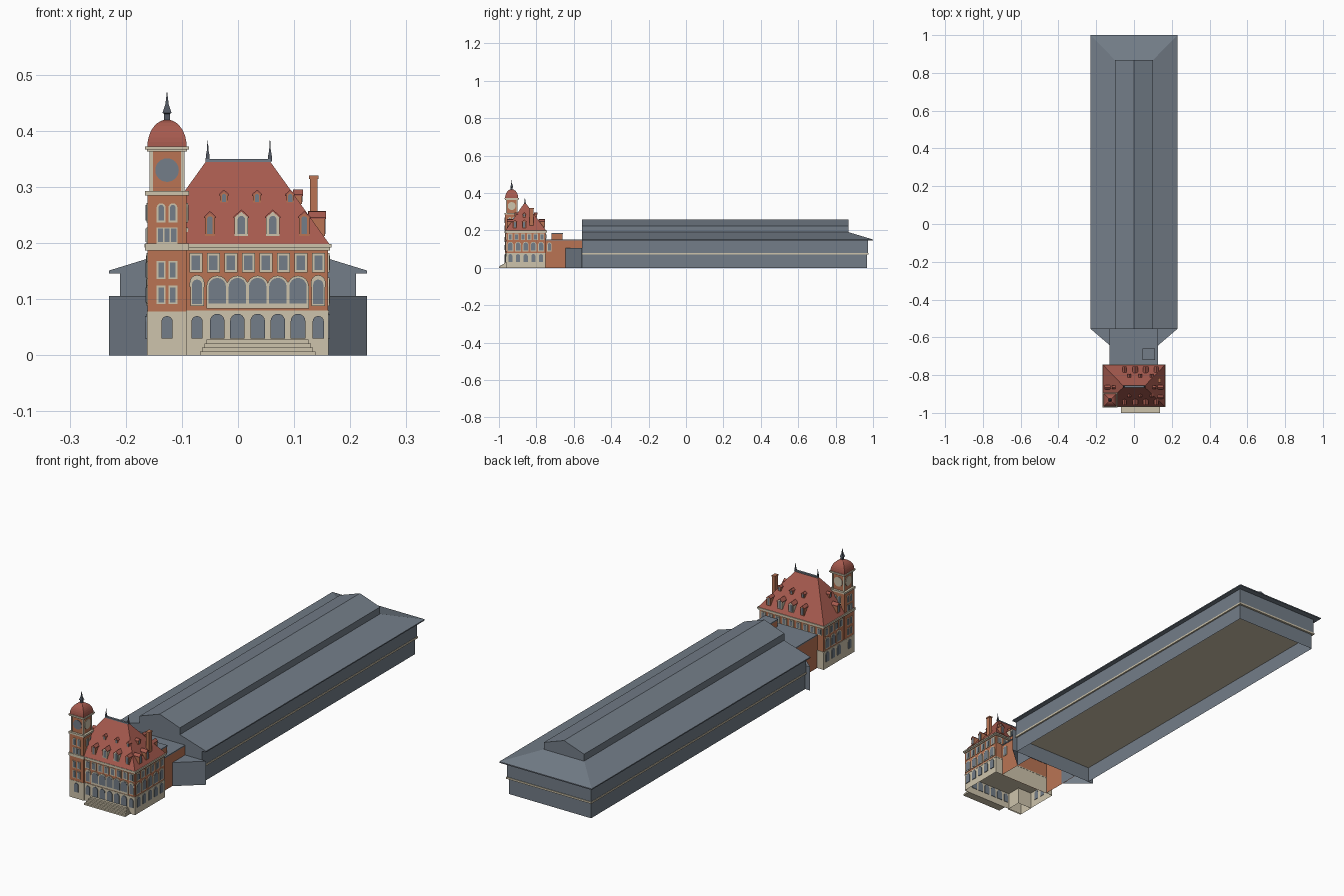
import bpy, bmesh, math
from mathutils import Vector

if "Cube" in bpy.data.objects:
    bpy.data.objects.remove(bpy.data.objects["Cube"])


def material(name, rgb):
    linear = [((c / 255 + 0.055) / 1.055) ** 2.4 for c in rgb] + [1]
    mat = bpy.data.materials.new(name)
    mat.use_nodes = True
    mat.diffuse_color = linear
    mat.node_tree.nodes["Principled BSDF"].inputs["Base Color"].default_value = linear
    return mat


BRICK = material("brick", (186, 116, 84))
RED = material("red_tile", (166, 90, 78))
STONE = material("cream_stone", (206, 196, 172))
SLATE = material("slate_grey", (115, 125, 136))
DARK = material("dark_metal", (78, 84, 94))

parts = {}


def part(name, mat):
    if name not in parts:
        parts[name] = (bmesh.new(), mat)
    return parts[name][0]


def loft(name, mat, rings, bottom=True):
    """Join rings of points with side faces and cap the ends."""
    bm = part(name, mat)
    loops = [[bm.verts.new(p) for p in ring] for ring in rings]
    for a, b in zip(loops, loops[1:]):
        for i in range(len(a)):
            j = (i + 1) % len(a)
            bm.faces.new((a[i], a[j], b[j], b[i]))
    bm.faces.new(loops[-1])
    if bottom:
        bm.faces.new(loops[0][::-1])


def rect(x0, x1, y0, y1, z):
    return [(x0, y0, z), (x1, y0, z), (x1, y1, z), (x0, y1, z)]


def box(name, mat, x0, x1, y0, y1, z0, z1, bottom=True):
    loft(name, mat, [rect(x0, x1, y0, y1, z) for z in (z0, z1)], bottom)


def square_spire(name, mat, x, y, profile):
    loft(name, mat, [rect(x - r, x + r, y - r, y + r, z) for r, z in profile])


def extrude(name, mat, points, vector):
    v = Vector(vector)
    pts = [Vector(p) for p in points]
    loft(name, mat, [pts, [p + v for p in pts]])


class Wall:
    """A vertical plane on which flat outlines are raised."""

    def __init__(self, origin, along, out):
        self.o, self.u, self.n = Vector(origin), Vector(along), Vector(out)

    def outline(self, name, mat, pts, near, far):
        base = [self.o + self.u * u + Vector((0, 0, z)) + self.n * near for u, z in pts]
        extrude(name, mat, base, self.n * (far - near))

    def panel(self, name, mat, u, z0, z1, w, arch=False, near=-0.002, far=0.002):
        r = w / 2
        pts = [(u - r, z0), (u + r, z0)]
        if arch:
            for i in range(9):
                a = math.pi * i / 8
                pts.append((u + r * math.cos(a), z1 - r + r * math.sin(a)))
        else:
            pts += [(u + r, z1), (u - r, z1)]
        self.outline(name, mat, pts, near, far)

    def window(self, u, z0, z1, w, arch=False, frame=0.004):
        if frame:
            self.panel("window_surrounds", STONE, u, z0 - frame, z1 + frame, w + 2 * frame, arch)
        self.panel("window_panes", SLATE, u, z0, z1, w, arch, far=0.003)

    def dormer(self, u, z, w, h, mat, name):
        near = 0.005 - 0.72 * (z - 0.198)
        r, peak = w / 2, z + h + w * 0.45
        body = [(u - r, z), (u + r, z), (u + r, z + h), (u, peak), (u - r, z + h)]
        self.outline(name, mat, body, near - 0.72 * (h + w / 2), near)
        e = r + 0.002
        cap = [(u - e, z + h - 0.002), (u, peak - 0.001), (u + e, z + h - 0.002),
               (u + e, z + h + 0.001), (u, peak + 0.003), (u - e, z + h + 0.001)]
        self.outline("dormer_roofs", RED, cap, near - 0.72 * (h + w / 2), near + 0.002)
        self.panel("dormer_panes", SLATE, u, z + 0.003, z + h + w * 0.1, w * 0.55, True,
                   near - 0.002, near + 0.001)

    def disc(self, name, mat, u, z, r, far):
        pts = [(u + r * math.cos(math.tau * i / 24), z + r * math.sin(math.tau * i / 24))
               for i in range(24)]
        self.outline(name, mat, pts, -0.002, far)


# Long train shed: open-bottomed base, belt slab, upper walls, hipped roof, monitor
box("shed_base_walls", SLATE, -0.205, 0.205, -0.555, 0.968, 0, 0.072, False)
box("shed_belt", STONE, -0.212, 0.212, -0.556, 0.977, 0.070, 0.078)
box("shed_upper_walls", SLATE, -0.21, 0.21, -0.555, 0.974, 0.078, 0.147)
loft("shed_roof", SLATE, [rect(-0.23, 0.23, -0.556, 1.0, 0.146),
                          rect(-0.23, 0.23, -0.556, 1.0, 0.151),
                          rect(-0.1, 0.1, -0.556, 0.867, 0.191)])
extrude("roof_monitor", SLATE, [(-0.1, -0.557, 0.185), (0.1, -0.557, 0.185), (0.1, -0.557, 0.222),
                                (0, -0.557, 0.257), (-0.1, -0.557, 0.222)], (0, 1.425, 0))

# Angled wings beside the connecting block
for s in (-1, 1):
    loft("shed_wings", SLATE, [[(s * 0.23, -0.555, z), (s * 0.125, -0.645, z), (s * 0.125, -0.555, z)]
                               for z in (0, 0.106)], False)

# Connecting block with roof hatch
box("connector_walls", BRICK, -0.128, 0.124, -0.752, -0.555, 0, 0.147, False)
box("connector_roof", SLATE, -0.13, 0.126, -0.75, -0.555, 0.146, 0.151)
box("roof_hatch", BRICK, 0.048, 0.108, -0.718, -0.66, 0.15, 0.181)
box("roof_hatch_lid", SLATE, 0.046, 0.11, -0.72, -0.658, 0.18, 0.185)

# Station body
X, Y0, Y1 = 0.161, -0.962, -0.75
box("station_base", STONE, -X, X, Y0, Y1, 0, 0.078, False)
box("station_belt", STONE, -X - 0.001, X + 0.001, Y0 - 0.001, Y1 + 0.001, 0.076, 0.08)
box("station_walls", BRICK, -X + 0.001, X - 0.001, Y0 + 0.001, Y1 - 0.001, 0.078, 0.19)
for grow, z0, z1 in ((0.003, 0.187, 0.192), (0.006, 0.192, 0.198)):
    box("station_cornice", STONE, -X - grow, X + grow, Y0 - grow, Y1 + grow, z0, z1)
loft("station_roof", RED, [rect(-0.163, 0.163, -0.966, -0.747, 0.198),
                           rect(-0.056, 0.056, -0.864, -0.858, 0.347)])
box("ridge_cap", SLATE, -0.057, 0.058, -0.866, -0.856, 0.344, 0.35)
for x in (-0.054, 0.057):
    square_spire("ridge_finials", DARK, x, -0.861,
                 [(0.004, 0.345), (0.003, 0.358), (0.0015, 0.365), (0.0004, 0.383)])
box("chimney", BRICK, 0.128, 0.142, -0.836, -0.816, 0.2, 0.316)
box("chimney_cap", BRICK, 0.1265, 0.1435, -0.838, -0.814, 0.314, 0.32)

# Front steps
for i in range(4):
    box("front_steps", STONE, -0.068 + 0.004 * i, 0.138 - 0.004 * i,
        -1.0 + 0.009 * i, Y0, 0.007 * i, 0.007 * (i + 1))

# Corner tower
TX, TY = -0.1265, -0.932


def tower_box(name, mat, half, z0, z1, bottom=True):
    box(name, mat, TX - half, TX + half, TY - half, TY + half, z0, z1, bottom)


tower_box("tower_base", STONE, 0.036, 0, 0.078, False)
tower_box("tower_shaft", BRICK, 0.035, 0.078, 0.288)
tower_box("tower_cornice", STONE, 0.039, 0.187, 0.199)
tower_box("tower_cornice", STONE, 0.039, 0.285, 0.293)
tower_box("tower_clock_stage", BRICK, 0.029, 0.293, 0.366)
for sx in (-1, 1):
    for sy in (-1, 1):
        cx, cy = TX + sx * 0.028, TY + sy * 0.028
        box("tower_corner_piers", STONE, cx - 0.003, cx + 0.003, cy - 0.003, cy + 0.003, 0.293, 0.366)
tower_box("tower_top_cornice", STONE, 0.036, 0.363, 0.367)
tower_box("tower_top_cornice", STONE, 0.039, 0.367, 0.372)
dome = [(0.035 * math.cos(a), 0.372 + 0.048 * math.sin(a))
        for a in (math.radians(10 * i) for i in range(9))]
square_spire("tower_dome", RED, TX, TY, dome)
square_spire("tower_spire", DARK, TX, TY, [(0.005, 0.416), (0.005, 0.43), (0.008, 0.432),
                                           (0.003, 0.447), (0.0005, 0.468)])

# Wall planes
front = Wall((0, Y0, 0), (1, 0, 0), (0, -1, 0))
back = Wall((0, Y1, 0), (1, 0, 0), (0, 1, 0))
right = Wall((-X, 0, 0), (0, 1, 0), (-1, 0, 0))
left = Wall((X, 0, 0), (0, 1, 0), (1, 0, 0))

# Front windows
for i in range(7):
    u = -0.073 + 0.036 * i
    end = i in (0, 6)
    front.window(u, 0.03, 0.07 if end else 0.074, 0.02 if end else 0.026, True, 0)
    if end:
        front.panel("arch_hoods", STONE, u, 0.122, 0.143, 0.026, True)
        front.window(u, 0.091, 0.135, 0.018, True, 0.003)
    else:
        front.panel("arcade_surround", STONE, u, 0.083, 0.142, 0.0385, True)
        front.window(u, 0.092, 0.138, 0.031, True, 0)
for i in range(8):
    front.window(-0.075 + 0.0312 * i, 0.152, 0.178, 0.015)

# Side and back windows
for wall, columns in ((left, 5), (right, 3)):
    for i in range(columns):
        u = -0.775 - 0.041 * i
        wall.window(u, 0.03, 0.073, 0.022, True, 0)
        wall.window(u, 0.092, 0.135, 0.024, True)
    for i in range(columns + 1):
        wall.window(-0.77 - 0.034 * i, 0.152, 0.178, 0.015)
for i in range(9):
    back.window(-0.14 + 0.035 * i, 0.156, 0.178, 0.015)
connector_side = Wall((0.124, 0, 0), (0, 1, 0), (1, 0, 0))
connector_side.window(-0.73, 0.092, 0.132, 0.016, True)

# Tower windows and clocks
for along, out in (((1, 0, 0), (0, -1, 0)), ((0, 1, 0), (1, 0, 0)),
                   ((1, 0, 0), (0, 1, 0)), ((0, 1, 0), (-1, 0, 0))):
    centre, n = Vector((TX, TY, 0)), Vector(out)
    shaft = Wall(centre + n * 0.035, along, out)
    clock = Wall(centre + n * 0.029, along, out)
    is_front = out[1] == -1
    clock.disc("tower_clocks_front" if is_front else "tower_clocks_side",
               SLATE if is_front else STONE, 0, 0.33, 0.021, 0.002)
    for s in (-0.0105, 0.0105):
        shaft.window(s, 0.24, 0.268, 0.01, True, 0.003)
    shaft.panel("tower_balcony", STONE, 0, 0.199, 0.228, 0.038)
    for s in (-0.012, 0, 0.012):
        shaft.window(s, 0.202, 0.226, 0.009, False, 0)
    if is_front or out[0] == -1:
        Wall(centre + n * 0.036, along, out).window(0, 0.03, 0.07, 0.02, True, 0)
        for s in (-0.0105, 0.0105):
            shaft.window(s, 0.094, 0.121, 0.01, False, 0.003)
            shaft.window(s, 0.139, 0.165, 0.01, False, 0.003)

# Roof dormers
for wall in (front, back):
    for i in range(4):
        u, big = -0.05 + 0.056 * i, i in (1, 2)
        wall.dormer(u, 0.213, 0.024 if big else 0.018, 0.033, STONE if big else BRICK,
                    "stone_dormers" if big else "brick_dormers")
    for u in (-0.025, 0.034, 0.093):
        wall.dormer(u, 0.27, 0.014, 0.016, BRICK, "upper_dormers")
for wall in (left, right):
    wall.dormer(-0.865, 0.213, 0.02, 0.032, BRICK, "brick_dormers")
    wall.dormer(-0.865, 0.27, 0.014, 0.016, BRICK, "upper_dormers")
left.dormer(-0.915, 0.213, 0.018, 0.032, BRICK, "brick_dormers")

# Turn each collected part into an object
for name, (bm, mat) in parts.items():
    bmesh.ops.recalc_face_normals(bm, faces=bm.faces)
    mesh = bpy.data.meshes.new(name)
    bm.to_mesh(mesh)
    bm.free()
    mesh.materials.append(mat)
    bpy.context.scene.collection.objects.link(bpy.data.objects.new(name, mesh))
